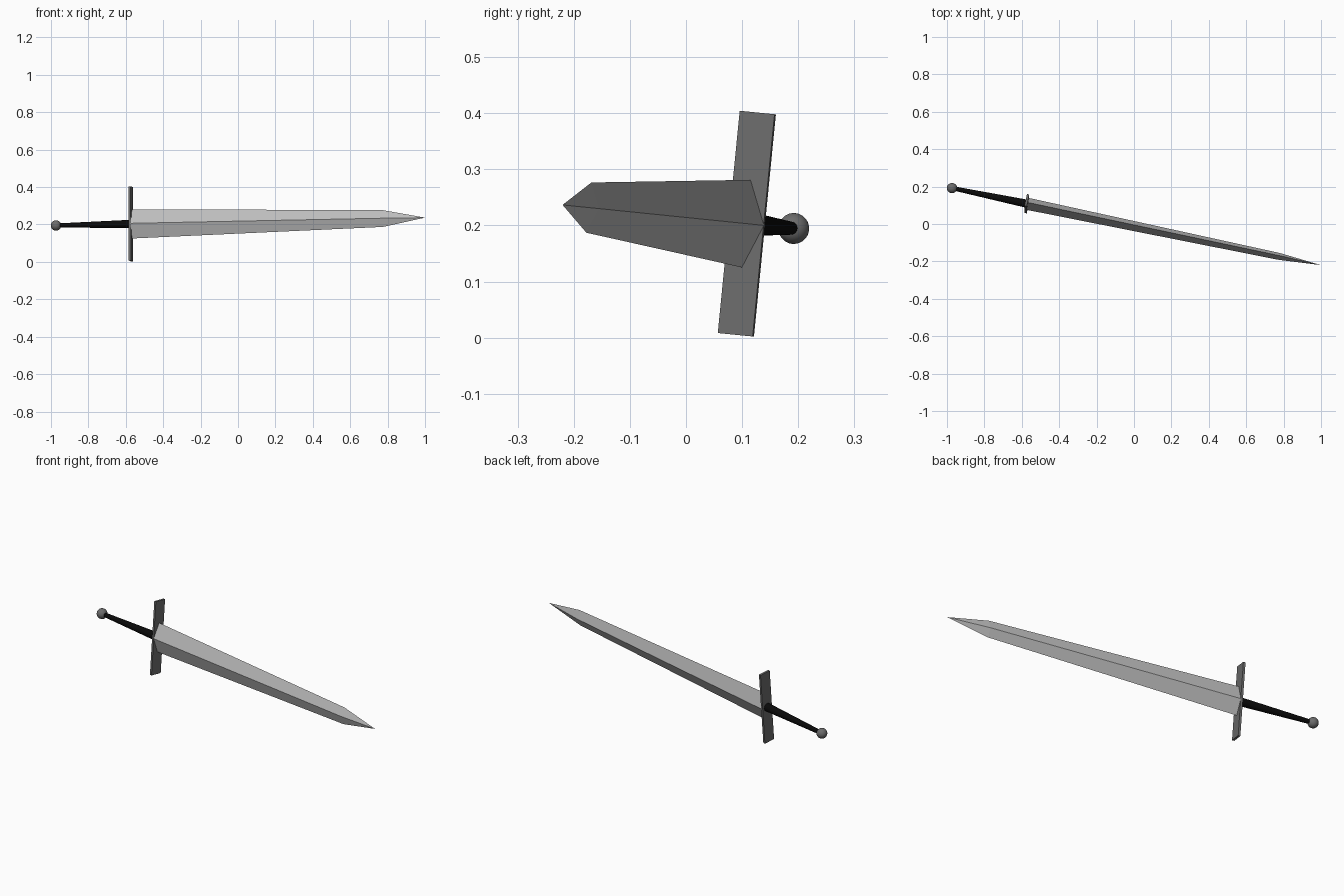
import bpy, bmesh
from mathutils import Matrix, Vector

if "Cube" in bpy.data.objects:
    bpy.data.objects.remove(bpy.data.objects["Cube"])

# Sword frame: local x runs pommel -> tip, local z along the crossguard
POMMEL = Vector((-0.973, 0.192, 0.1945))
TIP = Vector((1.0, -0.22, 0.2365))
LENGTH = (TIP - POMMEL).length
GUARD_X = 0.409
ax = (TIP - POMMEL).normalized()
az = Vector((0, 0.039, 0.396))
az = (az - ax * az.dot(ax)).normalized()
ay = az.cross(ax)
FRAME = Matrix.Translation(POMMEL) @ Matrix((ax, ay, az)).transposed().to_4x4()


def add_part(name, bm, shade, smooth=False):
    bmesh.ops.recalc_face_normals(bm, faces=bm.faces)
    for f in bm.faces:
        f.smooth = smooth and len(f.verts) <= 4
    bm.transform(FRAME)
    me = bpy.data.meshes.new(name)
    bm.to_mesh(me)
    bm.free()
    ob = bpy.data.objects.new(name, me)
    bpy.context.collection.objects.link(ob)
    mat = bpy.data.materials.new(name + "_material")
    mat.diffuse_color = (shade, shade, shade, 1)
    mat.use_nodes = True
    mat.node_tree.nodes["Principled BSDF"].inputs["Base Color"].default_value = mat.diffuse_color
    me.materials.append(mat)


# Blade: diamond sections narrowing to a point
bm = bmesh.new()
rings = []
for x, half_width, half_thick in ((GUARD_X + 0.004, 0.0785, 0.0325),
                                  (1.786, 0.045, 0.0186)):
    rings.append([bm.verts.new((x, y, z)) for y, z in
                  ((0, half_width), (half_thick, 0), (0, -half_width), (-half_thick, 0))])
point = bm.verts.new((LENGTH, 0, 0))
bm.faces.new(rings[0])
for i in range(4):
    j = (i + 1) % 4
    bm.faces.new((rings[0][i], rings[0][j], rings[1][j], rings[1][i]))
    bm.faces.new((rings[1][i], rings[1][j], point))
add_part("blade", bm, 0.5)

# Crossguard: thin flat bar
bm = bmesh.new()
bmesh.ops.create_cube(bm, size=1, matrix=Matrix.Translation((GUARD_X, 0, 0))
                      @ Matrix.Diagonal((0.012, 0.0637, 0.398, 1)))
add_part("crossguard", bm, 0.15)

# Grip: black handle tapering toward the pommel
bm = bmesh.new()
bmesh.ops.create_cone(bm, cap_ends=True, segments=32, radius1=0.011, radius2=0.022,
                      depth=GUARD_X,
                      matrix=Matrix.Translation((GUARD_X / 2, 0, 0))
                      @ Matrix.Rotation(1.5707963, 4, 'Y'))
add_part("grip", bm, 0.003, smooth=True)

# Pommel: round ball
bm = bmesh.new()
bmesh.ops.create_uvsphere(bm, u_segments=32, v_segments=16, radius=0.0275)
add_part("pommel", bm, 0.15, smooth=True)
